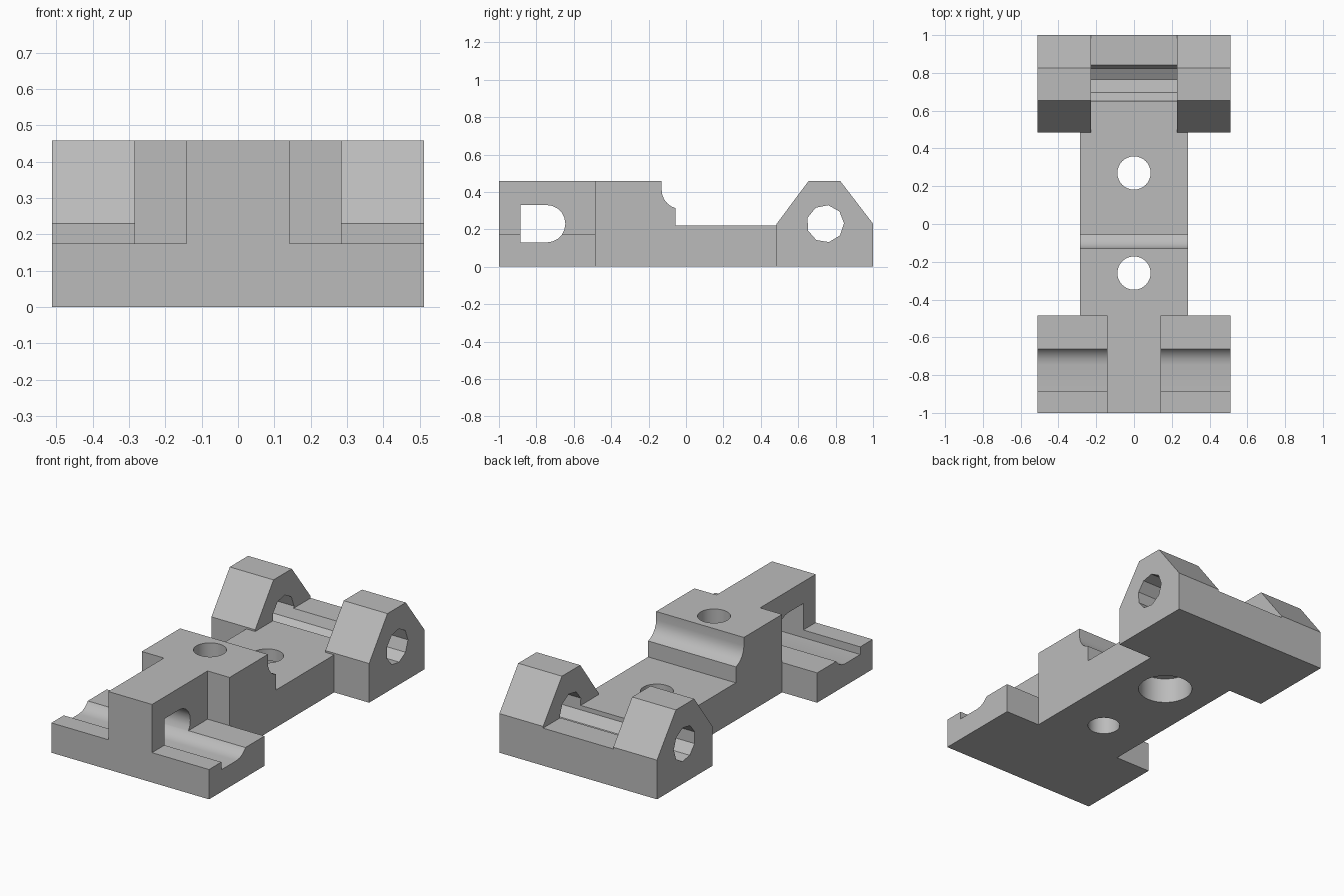
import bpy
import bmesh
from math import cos, sin, radians

cube = bpy.data.objects.get("Cube")
if cube:
    bpy.data.objects.remove(cube, do_unlink=True)

grey = bpy.data.materials.new("plain grey")
grey.use_nodes = True
colour = (0.5, 0.5, 0.5, 1)
grey.diffuse_color = colour
grey.node_tree.nodes["Principled BSDF"].inputs["Base Color"].default_value = colour


def arc(cy, cz, r, start, end, steps):
    """Points on an arc in the side plane."""
    angles = [radians(start + (end - start) * i / steps) for i in range(steps + 1)]
    return [(cy + r * cos(a), cz + r * sin(a)) for a in angles]


def finish(name, bm):
    bmesh.ops.recalc_face_normals(bm, faces=bm.faces)
    mesh = bpy.data.meshes.new(name)
    bm.to_mesh(mesh)
    bm.free()
    mesh.materials.append(grey)
    obj = bpy.data.objects.new(name, mesh)
    bpy.context.collection.objects.link(obj)
    return obj


def extrude_x(name, profile, x0, x1):
    """Side profile of (y, z) points swept across the width."""
    bm = bmesh.new()
    face = bm.faces.new([bm.verts.new((x0, y, z)) for y, z in profile])
    new = bmesh.ops.extrude_face_region(bm, geom=[face])["geom"]
    verts = [v for v in new if isinstance(v, bmesh.types.BMVert)]
    bmesh.ops.translate(bm, verts=verts, vec=(x1 - x0, 0, 0))
    return finish(name, bm)


def block(name, half_width, y0, y1, height):
    return extrude_x(name, [(y0, 0), (y1, 0), (y1, height), (y0, height)],
                     -half_width, half_width)


def bore(name, y, radius, z0, z1):
    """Upright round cutter."""
    bm = bmesh.new()
    bmesh.ops.create_cone(bm, cap_ends=True, segments=48, radius1=radius,
                          radius2=radius, depth=z1 - z0)
    bmesh.ops.translate(bm, verts=bm.verts, vec=(0, y, (z0 + z1) / 2))
    return finish(name, bm)


def combine(target, other, operation):
    mod = target.modifiers.new(other.name, "BOOLEAN")
    mod.operation, mod.object, mod.solver = operation, other, "EXACT"
    bpy.context.view_layer.objects.active = target
    bpy.ops.object.modifier_apply(modifier=mod.name)
    bpy.data.objects.remove(other, do_unlink=True)


WIDE, MID, TOP, DECK = 0.512, 0.285, 0.458, 0.22

# Central body: tall front half, cove, then low deck
cove = arc(-0.03, 0.41, 0.1, 180, 255, 5)
bracket = extrude_x("bracket_body", [(-0.485, 0), (0.6, 0), (0.6, DECK), (-0.055, DECK)]
                    + cove[::-1] + [(-0.13, TOP), (-0.485, TOP)], -MID, MID)

# Front foot with its upright rib, and rear foot
parts = [block("front_foot", WIDE, -1, -0.485, 0.175),
         block("front_rib", 0.142, -1, -0.4, TOP),
         block("rear_foot", WIDE, 0.485, 1, DECK)]

# Pair of rear lugs
lug = [(0.485, 0), (1, 0), (1, 0.23), (0.825, TOP), (0.655, TOP), (0.485, 0.23)]
for side, name in ((-1, "right_lug"), (1, "left_lug")):
    x0, x1 = sorted((side * 0.228, side * WIDE))
    parts.append(extrude_x(name, lug, x0, x1))
for part in parts:
    combine(bracket, part, "UNION")

# Rounded slot through the rib, nine-sided axle hole, and the screw holes
slot = [(-0.885, 0.13)] + arc(-0.745, 0.23, 0.1, -90, 90, 10) + [(-0.885, 0.33)]
axle = arc(0.745, 0.23, 0.1, 1, 321, 8)
cutters = [extrude_x("slot_cutter", slot, -0.6, 0.6),
           extrude_x("axle_cutter", axle, -0.6, 0.6),
           bore("front_screw_cutter", -0.26, 0.088, -0.1, 0.6),
           bore("rear_screw_cutter", 0.27, 0.088, -0.1, 0.6),
           bore("counterbore_cutter", 0.27, 0.148, -0.1, 0.15)]
for cutter in cutters:
    combine(bracket, cutter, "DIFFERENCE")

bpy.ops.object.select_all(action="DESELECT")
bracket.select_set(True)
bpy.context.view_layer.objects.active = bracket
bpy.ops.object.shade_smooth_by_angle(angle=radians(30))
